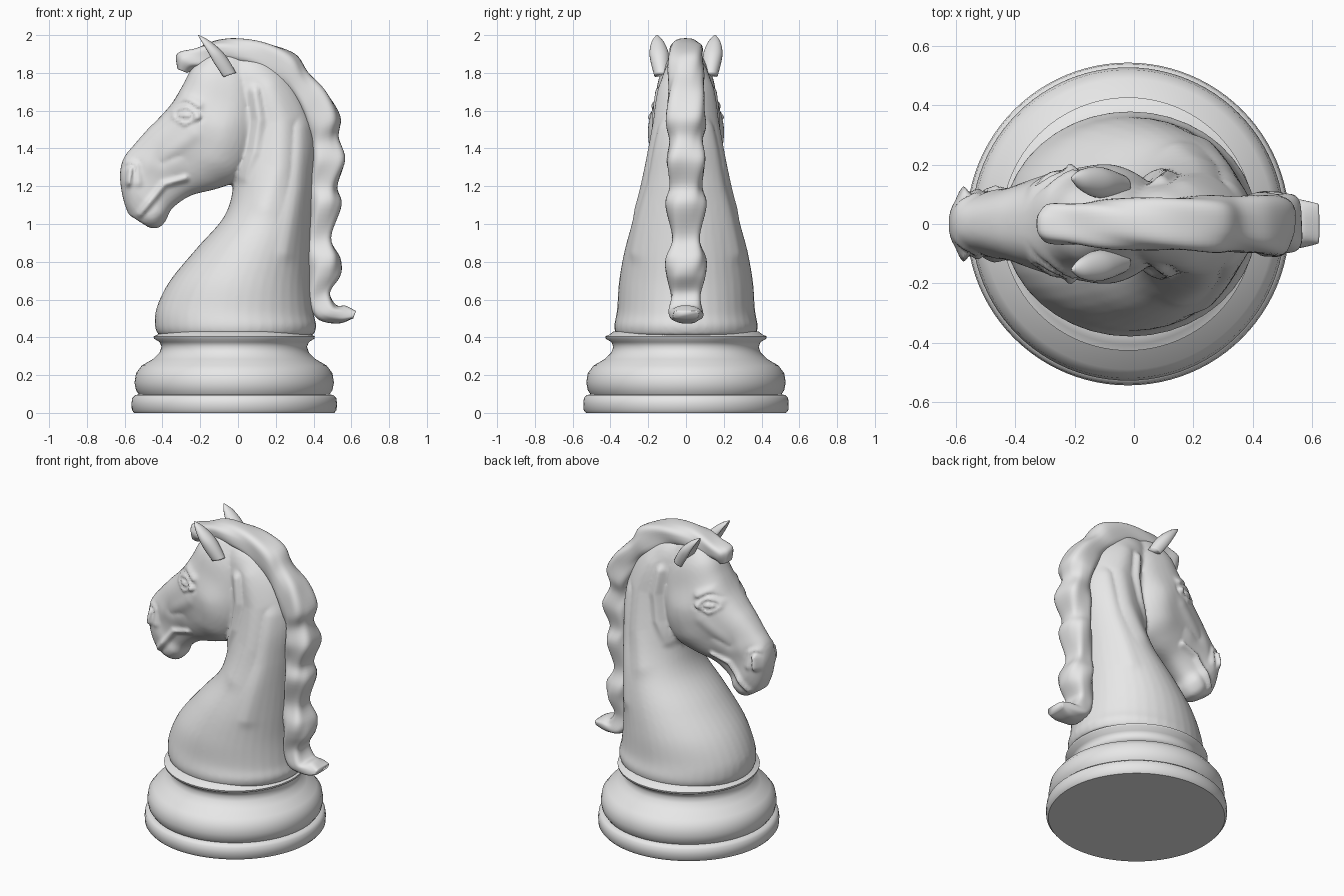
import bpy, bmesh, math
from mathutils import Vector

cube = bpy.data.objects.get("Cube")
if cube:
    bpy.data.objects.remove(cube, do_unlink=True)

grey = bpy.data.materials.new("plain grey")
grey.use_nodes = True
grey.diffuse_color = (0.8, 0.8, 0.8, 1)
grey.node_tree.nodes["Principled BSDF"].inputs["Base Color"].default_value = (0.8, 0.8, 0.8, 1)


def make_object(name, bm):
    """Turn a bmesh into a smooth, coloured object."""
    bmesh.ops.recalc_face_normals(bm, faces=bm.faces)
    for face in bm.faces:
        face.smooth = True
    mesh = bpy.data.meshes.new(name)
    bm.to_mesh(mesh)
    bm.free()
    mesh.materials.append(grey)
    obj = bpy.data.objects.new(name, mesh)
    bpy.context.collection.objects.link(obj)
    return obj


def catmull(a, b, c, d, t):
    return 0.5 * (2 * b + (c - a) * t + (2 * a - 5 * b + 4 * c - d) * t * t
                  + (3 * b - a - 3 * c + d) * t ** 3)


def smooth_rows(rows, steps):
    """Interpolate rows of numbers with a smooth curve."""
    last = len(rows) - 1
    result = []
    for i in range(last):
        near = [rows[min(max(i + k, 0), last)] for k in (-1, 0, 1, 2)]
        for s in range(steps):
            result.append([catmull(*column, s / steps) for column in zip(*near)])
    result.append(list(rows[-1]))
    return result


def loft(bm, sections, power=1.0, sides=40, steps=6, dent=0.0, ripple=0.0):
    """Skin sections of (front x, front z, back x, back z, half width), in hundredths."""
    rings = []
    for n, row in enumerate(smooth_rows(sections, steps)):
        fx, fz, bx, bz, width = [value / 100 for value in row]
        centre = Vector(((fx + bx) / 2, 0, (fz + bz) / 2))
        axis = Vector(((fx - bx) / 2, 0, (fz - bz) / 2))
        ring = []
        for k in range(sides):
            angle = math.tau * k / sides
            c, s = math.cos(angle), math.sin(angle)
            u = math.copysign(abs(c) ** power, c) * (1 - dent * max(0, c) ** 3)
            v = math.copysign(abs(s) ** power, s)
            wave = 1 + ripple * math.sin(4 * angle + n * 0.35)
            ring.append(bm.verts.new(centre + axis * u * wave + Vector((0, width * v * wave, 0))))
        rings.append(ring)
    for low, high in zip(rings, rings[1:]):
        for k in range(sides):
            j = (k + 1) % sides
            bm.faces.new((low[k], low[j], high[j], high[k]))
    bm.faces.new(rings[0])
    bm.faces.new(rings[-1])


# Turned base
profile = [(0, 0), (.53, 0), (.542, .015), (.544, .05), (.54, .08), (.525, .094), (.505, .098),
           (.52, .12), (.528, .16), (.52, .21), (.49, .25), (.43, .285), (.395, .32),
           (.385, .35), (.395, .375), (.425, .393), (.427, .405), (.405, .415), (.385, .43), (0, .43)]
bm = bmesh.new()
verts = [bm.verts.new((r, 0, z)) for r, z in profile]
edges = [bm.edges.new(pair) for pair in zip(verts, verts[1:])]
bmesh.ops.spin(bm, geom=verts + edges, cent=(0, 0, 0), axis=(0, 0, 1), angle=math.tau, steps=96)
bmesh.ops.remove_doubles(bm, verts=bm.verts, dist=0.0001)
base = make_object("turned_base", bm)
base.location.x = -0.02
base.data.set_sharp_from_angle(angle=math.radians(50))

# Neck and head, fused into one body
neck = [(-42, 41, 40, 41, 37), (-44, 46, 41.5, 46, 38), (-43, 56, 40, 53, 36.5),
        (-36, 70, 38.5, 68, 35.5), (-22, 87, 38.5, 85, 32.5), (-8, 103, 39, 105, 27.5),
        (-3, 117, 40, 123, 23), (-3, 132, 41, 142, 19.5), (-3, 145, 38, 158, 17),
        (-4, 158, 30, 174, 15), (-6, 172, 18, 186, 12), (-8, 182, 8, 190, 8)]
head = [(-15, 191, 4, 188, 8), (-24, 183, 9, 172, 14), (-29, 174, 11, 155, 16.5),
        (-35, 164, 9, 138, 18.5), (-42, 156, 3, 125, 17), (-48, 150, -10, 119, 14.5),
        (-55, 142, -25, 115, 11.5), (-60.5, 135, -35, 108, 10.5), (-62.5, 126, -38, 102, 11),
        (-61, 114, -42, 98, 9), (-58, 105, -47, 98, 6)]
bm = bmesh.new()
loft(bm, neck)
loft(bm, head, power=0.8)
body = make_object("neck_and_head", bm)
remesh = body.modifiers.new("fuse", "REMESH")
remesh.mode = "VOXEL"
remesh.voxel_size = 0.012
remesh.use_smooth_shade = True
soften = body.modifiers.new("soften", "SMOOTH")
soften.factor = 0.5
soften.iterations = 4
bpy.context.view_layer.update()
fused = bpy.data.meshes.new_from_object(body.evaluated_get(bpy.context.evaluated_depsgraph_get()))
body.modifiers.clear()
body.data = fused
if not fused.materials:
    fused.materials.append(grey)

# Sculpted strokes on both sides: path in side view (hundredths), radius, height
strokes = [
    ([(-36, 164), (-29, 167), (-21, 163)], .025, .018),            # brow
    ([(-34, 160), (-27, 162), (-21, 157)], .022, -.022),           # eye socket
    ([(-34, 157), (-28, 153), (-22, 156)], .015, -.014),           # lower lid
    ([(-31, 158), (-26, 158)], .024, .02),                         # eyeball
    ([(-52, 105), (-47, 111), (-39, 121), (-28, 124)], .017, -.022),  # mouth
    ([(-57, 129), (-58, 122)], .02, -.035),                        # nostril
    ([(-60, 133), (-54, 131), (-53, 122)], .022, .014),            # nostril rim
    ([(-45, 103), (-41, 106)], .035, .01),                         # chin
    ([(-40, 134), (-24, 147)], .04, .009),                         # facial crest
    ([(-46, 132), (-34, 131)], .06, -.008),                        # muzzle hollow
    ([(-10, 135), (-8, 150)], .11, .018),                          # cheek
    ([(2, 125), (8, 138), (11, 155), (9, 170)], .03, -.025),       # throat crease
    ([(18, 172), (24, 155), (22, 130), (14, 110)], .06, .012),     # neck muscle
    ([(34, 150), (33, 120), (26, 85)], .045, -.015),               # neck groove
]


def distance(point, a, b):
    along = b - a
    t = min(1, max(0, (point - a).dot(along) / along.length_squared))
    return (point - a - along * t).length


paths = [([Vector(p) / 100 for p in path], r, h) for path, r, h in strokes]
shifts = []
for vert in fused.vertices:
    flat = Vector((vert.co.x, vert.co.z))
    shift = 0
    if flat.y > 0.6 and abs(vert.co.y) > 0.03:
        for path, radius, height in paths:
            gap = min(distance(flat, a, b) for a, b in zip(path, path[1:]))
            shift += height * math.exp(-(gap / radius) ** 2)
    shifts.append(math.copysign(shift * abs(vert.normal.y), vert.co.y))
for vert, shift in zip(fused.vertices, shifts):
    vert.co.y += shift

# Wavy mane, from forelock to curled tail end
mane = [(-32, 182, -27, 180, 4), (-32, 190, -23, 182, 6.5), (-23, 193, -17, 183, 7),
        (-12, 197, -10, 185, 8), (0, 198, 0, 184, 8.5), (15, 196, 10, 182, 9),
        (30, 190, 20, 174, 9.5), (37, 180, 28, 167, 9), (47, 170, 34, 158, 10),
        (54, 157, 37, 150, 10.5), (53, 146, 38, 142, 8.5), (57, 134, 39, 132, 10.5),
        (52.5, 120, 38, 120, 8.5), (54.5, 110, 38, 110, 10.5), (49.5, 93, 37, 93, 7.5),
        (54, 82, 37, 82, 10.5), (54, 73, 37, 73, 10), (49, 64, 37, 60, 8),
        (52, 57, 42, 50, 9), (57, 56.5, 53, 47.5, 8), (62.5, 54, 61, 50, 7)]
bm = bmesh.new()
loft(bm, mane, power=0.7, ripple=0.05)
make_object("mane", bm)

# Ears, hollowed at the front and leaning outwards
ear = [(-10, 177, -1, 180, 4), (-15, 184, -5, 187, 5), (-18, 190, -9, 192, 5),
       (-20.5, 196, -15, 197, 3.2), (-21.5, 200, -20.5, 200, .4)]
bm = bmesh.new()
loft(bm, ear, dent=0.9, sides=24)
for vert in bm.verts:
    vert.co.y += 0.13 + (vert.co.z - 1.8) * 0.12
ears = make_object("ears", bm)
mirror = ears.modifiers.new("other side", "MIRROR")
mirror.use_axis = (False, True, False)
